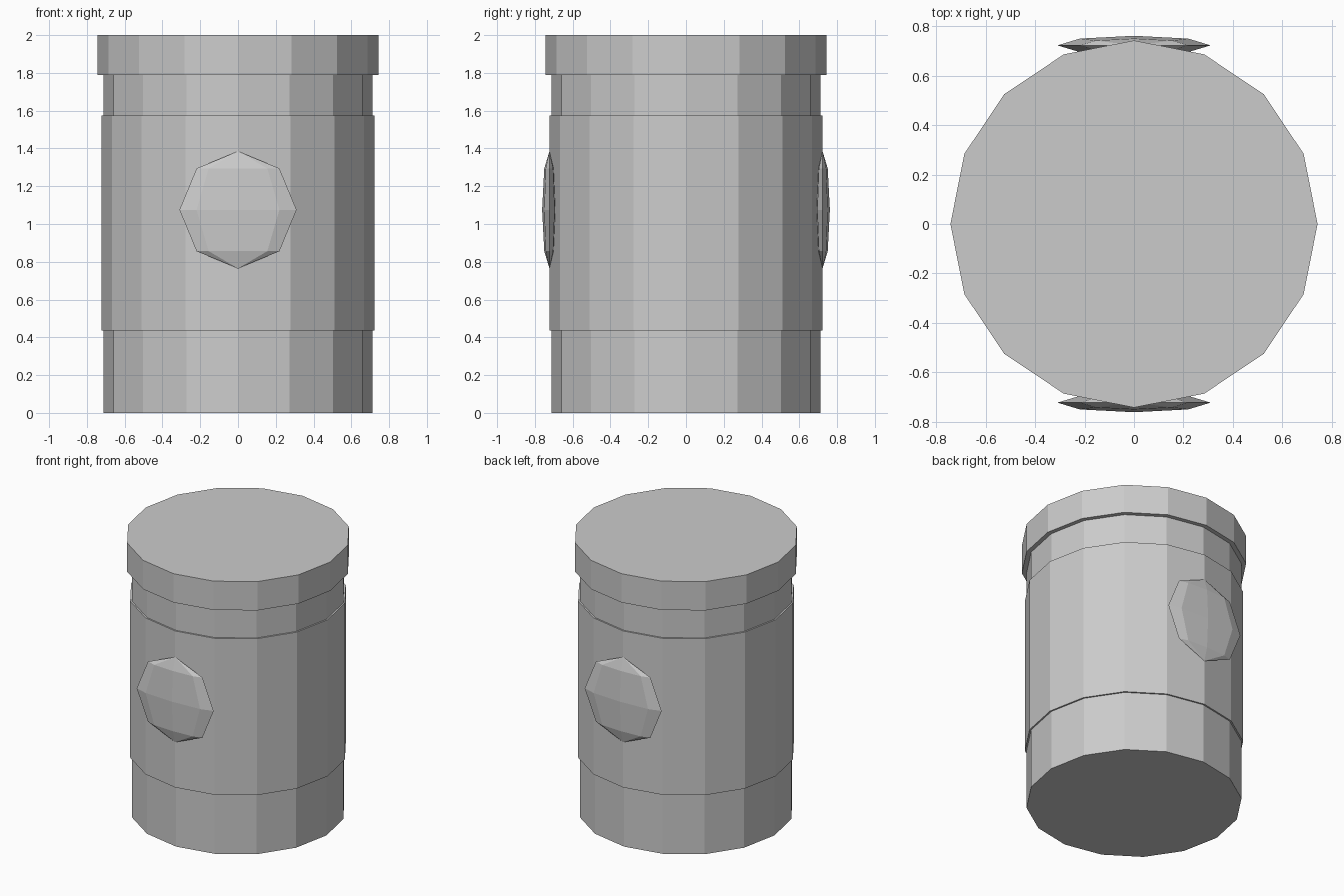
import bpy
from math import pi

cube = bpy.data.objects.get("Cube")
if cube:
    bpy.data.objects.remove(cube, do_unlink=True)

# Single grey finish
grey = bpy.data.materials.new("plain grey")
grey.use_nodes = True
color = (0.6, 0.6, 0.6, 1)
grey.diffuse_color = color
grey.node_tree.nodes["Principled BSDF"].inputs["Base Color"].default_value = color


def finish(name):
    obj = bpy.context.object
    obj.name = name
    obj.data.materials.append(grey)
    bpy.ops.object.shade_flat()
    return obj


def drum(name, radius, bottom, top):
    """Sixteen-sided cylinder with a corner on each axis."""
    bpy.ops.mesh.primitive_cylinder_add(
        vertices=16, radius=radius, depth=top - bottom,
        location=(0, 0, (bottom + top) / 2))
    return finish(name)


# Canister: core, raised middle sleeve and overhanging lid
drum("body", 0.712, 0, 1.8)
drum("middle_sleeve", 0.723, 0.435, 1.575)
drum("lid", 0.743, 1.79, 2)

# Flattened faceted bosses on the front and back
for name, side in (("front_boss", -1), ("back_boss", 1)):
    bpy.ops.mesh.primitive_uv_sphere_add(
        segments=8, ring_count=4, radius=0.31,
        location=(0, side * 0.723, 1.075))
    finish(name).scale.y = 0.125
